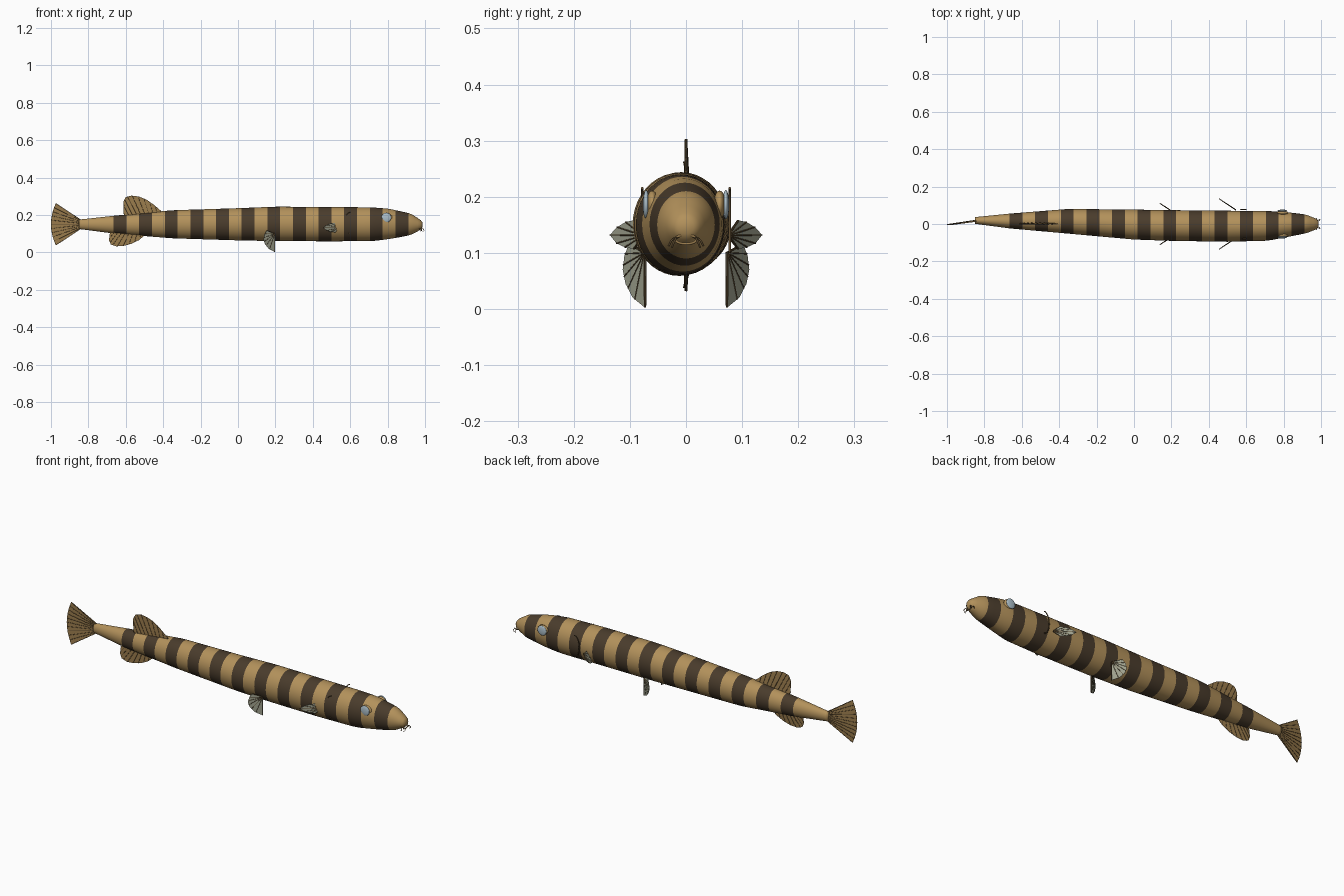
import bpy, bmesh, math
from mathutils import Vector

if "Cube" in bpy.data.objects:
    bpy.data.objects.remove(bpy.data.objects["Cube"])


def material(name, rgb):
    m = bpy.data.materials.new(name)
    m.diffuse_color = (*rgb, 1)
    m.use_nodes = True
    m.node_tree.nodes["Principled BSDF"].inputs["Base Color"].default_value = m.diffuse_color
    return m


TAN = material("tan skin", (0.45, 0.285, 0.105))
DARK = material("dark brown bands", (0.068, 0.045, 0.025))
FIN = material("brown fin", (0.33, 0.205, 0.075))
RAY = material("dark fin ray", (0.11, 0.07, 0.03))
PALE = material("pale grey fin", (0.36, 0.37, 0.28))
EYE = material("silver blue eye", (0.42, 0.53, 0.6))


def finish(bm, name, mats, smooth=True):
    bmesh.ops.recalc_face_normals(bm, faces=bm.faces)
    me = bpy.data.meshes.new(name)
    bm.to_mesh(me)
    bm.free()
    for m in mats:
        me.materials.append(m)
    ob = bpy.data.objects.new(name, me)
    bpy.context.collection.objects.link(ob)
    if smooth:
        for p in me.polygons:
            p.use_smooth = True
    return ob


def tube(name, lines, radius, mat, cyclic=False):
    cu = bpy.data.curves.new(name, 'CURVE')
    cu.dimensions = '3D'
    cu.bevel_depth = radius
    cu.bevel_resolution = 1
    cu.use_fill_caps = True
    for pts in lines:
        s = cu.splines.new('POLY')
        s.points.add(len(pts) - 1)
        for p, co in zip(s.points, pts):
            p.co = (*co, 1)
        s.use_cyclic_u = cyclic
    cu.materials.append(mat)
    ob = bpy.data.objects.new(name, cu)
    bpy.context.collection.objects.link(ob)
    return ob


def resample(pts, n):
    # n evenly spaced points along a polyline
    pts = [Vector(p) for p in pts]
    if len(pts) == 1:
        return [pts[0].copy() for _ in range(n)]
    out = []
    for i in range(n):
        t = i / (n - 1) * (len(pts) - 1)
        k = min(int(t), len(pts) - 2)
        out.append(pts[k].lerp(pts[k + 1], t - k))
    return out


def fin(name, base, edge, mat, rays, thick=0.004):
    # thin tapered membrane between a base line and an outer edge, with rays
    n = len(edge) * 2 - 1
    a, b = resample(base, n), resample(edge, n)
    span = (b[0] - a[0]).cross(b[-1] - a[-1])
    if span.length < 1e-6:
        span = (b[n // 2] - a[n // 2]).cross(a[-1] - a[0])
    nrm = span.normalized()
    bm = bmesh.new()
    rows = []
    for p, q in zip(a, b):
        rows.append([bm.verts.new(v) for v in (p + nrm * thick, q + nrm * 0.001,
                                               q - nrm * 0.001, p - nrm * thick)])
    for r, s in zip(rows, rows[1:]):
        for j in range(4):
            bm.faces.new((r[j], r[(j + 1) % 4], s[(j + 1) % 4], s[j]))
    bm.faces.new(rows[0])
    bm.faces.new(rows[-1])
    bmesh.ops.remove_doubles(bm, verts=bm.verts, dist=1e-5)
    finish(bm, name, [mat], False)
    ra, rb = resample(base, rays), resample(edge, rays)
    lines = []
    for p, q in zip(ra, rb):
        for s in (1, -1):
            lines.append([p + nrm * s * thick, q + nrm * s * 0.001])
    tube(name + "_rays", lines, 0.0013, RAY)


# Body: x, centre y, half width, centre z, half height
PROFILE = [(-0.85, 0.019, 0.018, 0.150, 0.025), (-0.66, 0.016, 0.040, 0.148, 0.048),
           (-0.35, 0.0145, 0.066, 0.150, 0.075), (0.0, -0.003, 0.080, 0.150, 0.086),
           (0.2, -0.008, 0.082, 0.152, 0.092), (0.5, -0.012, 0.083, 0.151, 0.092),
           (0.72, -0.010, 0.079, 0.150, 0.090), (0.8, -0.004, 0.069, 0.152, 0.082),
           (0.905, 0.0, 0.053, 0.150, 0.062), (0.93, 0.0, 0.046, 0.150, 0.053),
           (0.96, 0.0, 0.034, 0.148, 0.036), (0.978, 0.0, 0.025, 0.147, 0.024),
           (0.987, 0.0, 0.014, 0.147, 0.013)]


def section(x):
    for p, q in zip(PROFILE, PROFILE[1:]):
        if x <= q[0] + 1e-6:
            t = (x - p[0]) / (q[0] - p[0])
            return [u + (v - u) * t for u, v in zip(p, q)]


STEP = 0.03425
xs = [-0.85] + [-0.665 + STEP * i for i in range(-5, 47)] + [0.93, 0.945, 0.96, 0.978, 0.987]
SIDES = 40
bm = bmesh.new()
rings = []
for x in xs:
    x, cy, w, cz, h = section(x)
    rings.append([bm.verts.new((x, cy + w * math.cos(2 * math.pi * k / SIDES),
                                cz + h * math.sin(2 * math.pi * k / SIDES))) for k in range(SIDES)])
for i, (r, s) in enumerate(zip(rings, rings[1:])):
    band = i - 6  # two dark rings, two tan rings, repeated
    for k in range(SIDES):
        f = bm.faces.new((r[k], r[(k + 1) % SIDES], s[(k + 1) % SIDES], s[k]))
        f.material_index = 1 if 0 <= band < 46 and band % 4 < 2 else 0
bm.faces.new(rings[0])
bm.faces.new(rings[-1])
finish(bm, "body", [TAN, DARK])


def ellipsoid(name, loc, size, mat):
    bm = bmesh.new()
    bmesh.ops.create_uvsphere(bm, u_segments=24, v_segments=12, radius=1)
    bmesh.ops.scale(bm, vec=size, verts=bm.verts)
    bmesh.ops.translate(bm, vec=loc, verts=bm.verts)
    return finish(bm, name, [mat])


# Tail, back and belly fins
fin("tail_fin", [(-0.84, 0.018, 0.127), (-0.84, 0.018, 0.173)],
    [(-1 + 0.026 * t * t, -0.003, 0.15 + 0.112 * t) for t in (-1, -.75, -.5, -.25, 0, .25, .5, .75, 1)],
    FIN, 11)
fin("dorsal_fin", [(-0.41, 0.003, 0.205), (-0.60, 0.003, 0.185)],
    [(x, 0, z) for x, z in ((-0.412, 0.222), (-0.45, 0.254), (-0.49, 0.282), (-0.53, 0.298),
                            (-0.57, 0.303), (-0.6, 0.295), (-0.613, 0.27), (-0.612, 0.21))], FIN, 10)
fin("anal_fin", [(-0.50, 0.003, 0.11), (-0.67, 0.003, 0.12)],
    [(x, 0, z) for x, z in ((-0.5, 0.09), (-0.53, 0.065), (-0.57, 0.046), (-0.61, 0.035),
                            (-0.65, 0.032), (-0.68, 0.042), (-0.69, 0.065), (-0.685, 0.102))], FIN, 10)

# Paired parts
PECTORAL = [(0.018, 0.027), (0.032, 0.024), (0.047, 0.015), (0.06, 0.001),
            (0.048, -0.014), (0.033, -0.021), (0.018, -0.024)]
PELVIC = [(0.028, 0.016), (0.036, -0.005), (0.039, -0.03), (0.034, -0.055),
          (0.021, -0.08), (0.0, -0.097)]
for side, s in (("left", 1), ("right", -1)):
    fin(side + "_pectoral_fin", [(0.545, s * 0.075, 0.131)],
        [(0.545 - 1.5 * u, s * (0.075 + u), 0.131 + v) for u, v in PECTORAL], PALE, 7, 0.002)
    fin(side + "_pelvic_fin", [(0.195, s * 0.073, 0.1)],
        [(0.195 - 1.5 * u, s * (0.073 + u), 0.1 + v) for u, v in PELVIC], PALE, 7, 0.002)
    # eye on its raised socket
    ellipsoid(side + "_eye_socket", (0.795, s * 0.060, 0.186), (0.030, 0.011, 0.025), TAN)
    ellipsoid(side + "_eye", (0.793, s * 0.071, 0.186), (0.026, 0.006, 0.026), EYE)
    # gill cover edge
    arc = [math.radians(a) for a in range(-90, 91, 15)]
    tube(side + "_gill_edge", [[(0.6 - 0.03 * math.cos(a), s * 0.078, 0.157 + 0.058 * math.sin(a))
                                for a in arc]], 0.0025, RAY)
    # barbels beside the mouth
    tube(side + "_barbels", [
        [(0.972, s * 0.014, 0.128), (0.99, s * 0.018, 0.126), (0.995, s * 0.022, 0.118), (0.988, s * 0.025, 0.110)],
        [(0.965, s * 0.018, 0.128), (0.978, s * 0.026, 0.122), (0.976, s * 0.031, 0.112)]], 0.0018, RAY)

# Mouth ring
tube("mouth", [[(0.981, 0.019 * math.cos(a), 0.124 + 0.008 * math.sin(a))
                for a in [2 * math.pi * k / 20 for k in range(20)]]], 0.0025, FIN, True)
